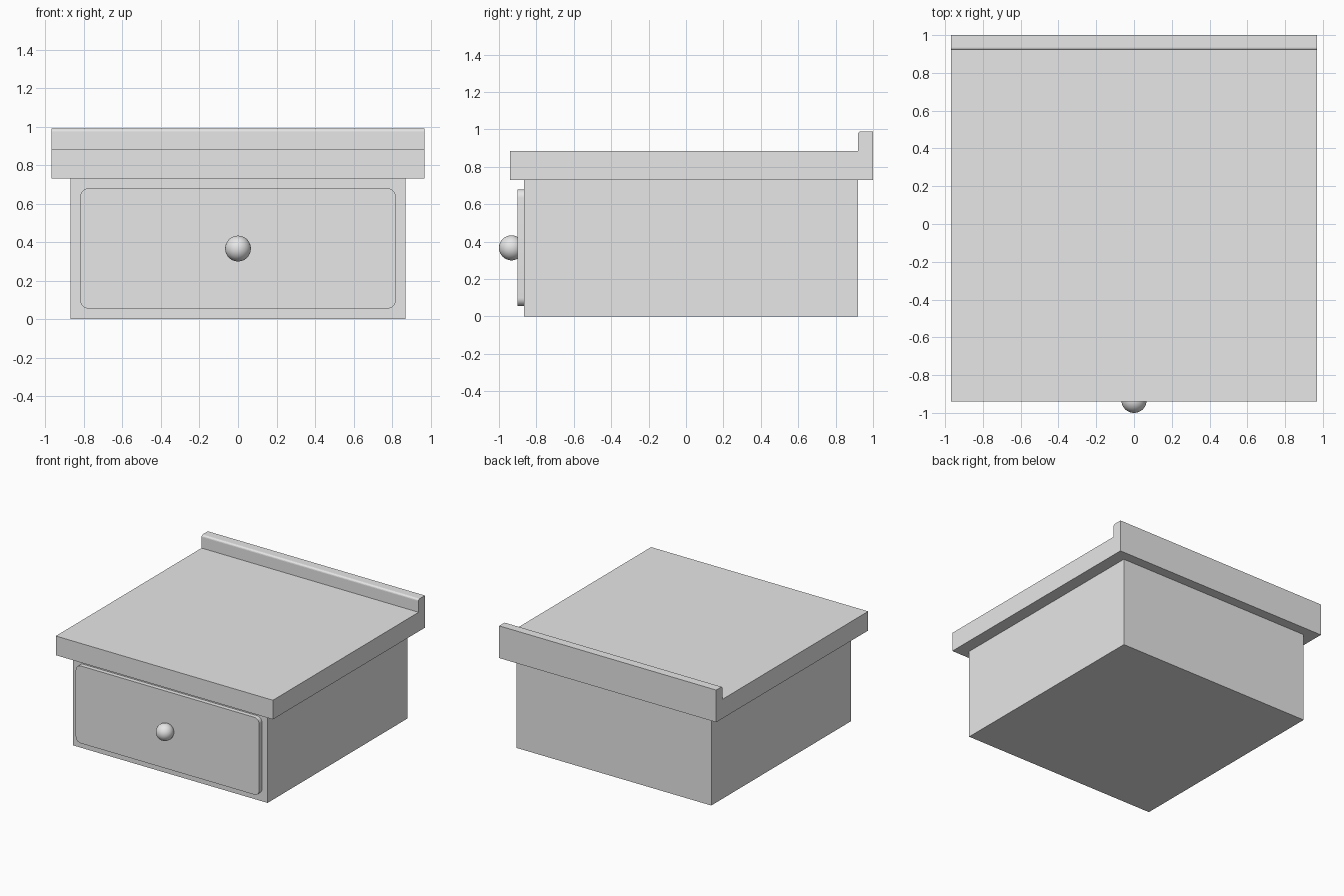
import bpy, bmesh
from math import cos, sin, pi, radians

cube = bpy.data.objects.get("Cube")
if cube:
    bpy.data.objects.remove(cube, do_unlink=True)

grey = bpy.data.materials.new("plain grey")
grey.use_nodes = True
colour = (0.8, 0.8, 0.8, 1)
grey.diffuse_color = colour
grey.node_tree.nodes["Principled BSDF"].inputs["Base Color"].default_value = colour


def finish(name, bm):
    bmesh.ops.recalc_face_normals(bm, faces=bm.faces)
    mesh = bpy.data.meshes.new(name)
    bm.to_mesh(mesh)
    bm.free()
    mesh.materials.append(grey)
    obj = bpy.data.objects.new(name, mesh)
    bpy.context.collection.objects.link(obj)
    return obj


def extrude_outline(name, points, offset):
    """Close an outline of 3D points and sweep it along an offset."""
    bm = bmesh.new()
    face = bm.faces.new([bm.verts.new(p) for p in points])
    swept = bmesh.ops.extrude_face_region(bm, geom=[face], use_keep_orig=True)
    verts = [g for g in swept["geom"] if isinstance(g, bmesh.types.BMVert)]
    bmesh.ops.translate(bm, verts=verts, vec=offset)
    return finish(name, bm)


def arc(cx, cz, radius, start, steps):
    """Quarter circle of 2D points."""
    angles = [start + pi / 2 * i / steps for i in range(steps + 1)]
    return [(cx + radius * cos(a), cz + radius * sin(a)) for a in angles]


# Cabinet body
body = [(-0.87, -0.865), (0.87, -0.865), (0.87, 0.92), (-0.87, 0.92)]
extrude_outline("cabinet_body", [(x, y, 0) for x, y in body], (0, 0, 0.73))

# Worktop with raised back lip, softened at its front top edge
lip_edge = arc(0.935, 0.975, 0.015, pi / 2, 4)
profile = [(-0.94, 0.73), (1, 0.73), (1, 0.99)] + lip_edge + [(0.92, 0.885), (-0.94, 0.885)]
extrude_outline("worktop", [(-0.97, y, z) for y, z in profile], (1.94, 0, 0))

# Drawer front with rounded corners
r, half_w, low, high = 0.045, 0.82, 0.055, 0.68
corners = [(half_w - r, high - r), (r - half_w, high - r),
           (r - half_w, low + r), (half_w - r, low + r)]
outline = [p for i, (x, z) in enumerate(corners) for p in arc(x, z, r, i * pi / 2, 8)]
drawer = extrude_outline("drawer_front", [(x, -0.9, z) for x, z in outline], (0, 0.035, 0))

# Round knob
bm = bmesh.new()
bmesh.ops.create_uvsphere(bm, u_segments=32, v_segments=16, radius=0.067)
bmesh.ops.translate(bm, verts=bm.verts, vec=(0, -0.933, 0.367))
knob = finish("drawer_knob", bm)

# Smooth the rounded parts, keeping sharp edges
for obj in (drawer, knob):
    bpy.ops.object.select_all(action="DESELECT")
    obj.select_set(True)
    bpy.context.view_layer.objects.active = obj
    bpy.ops.object.shade_smooth_by_angle(angle=radians(30))
